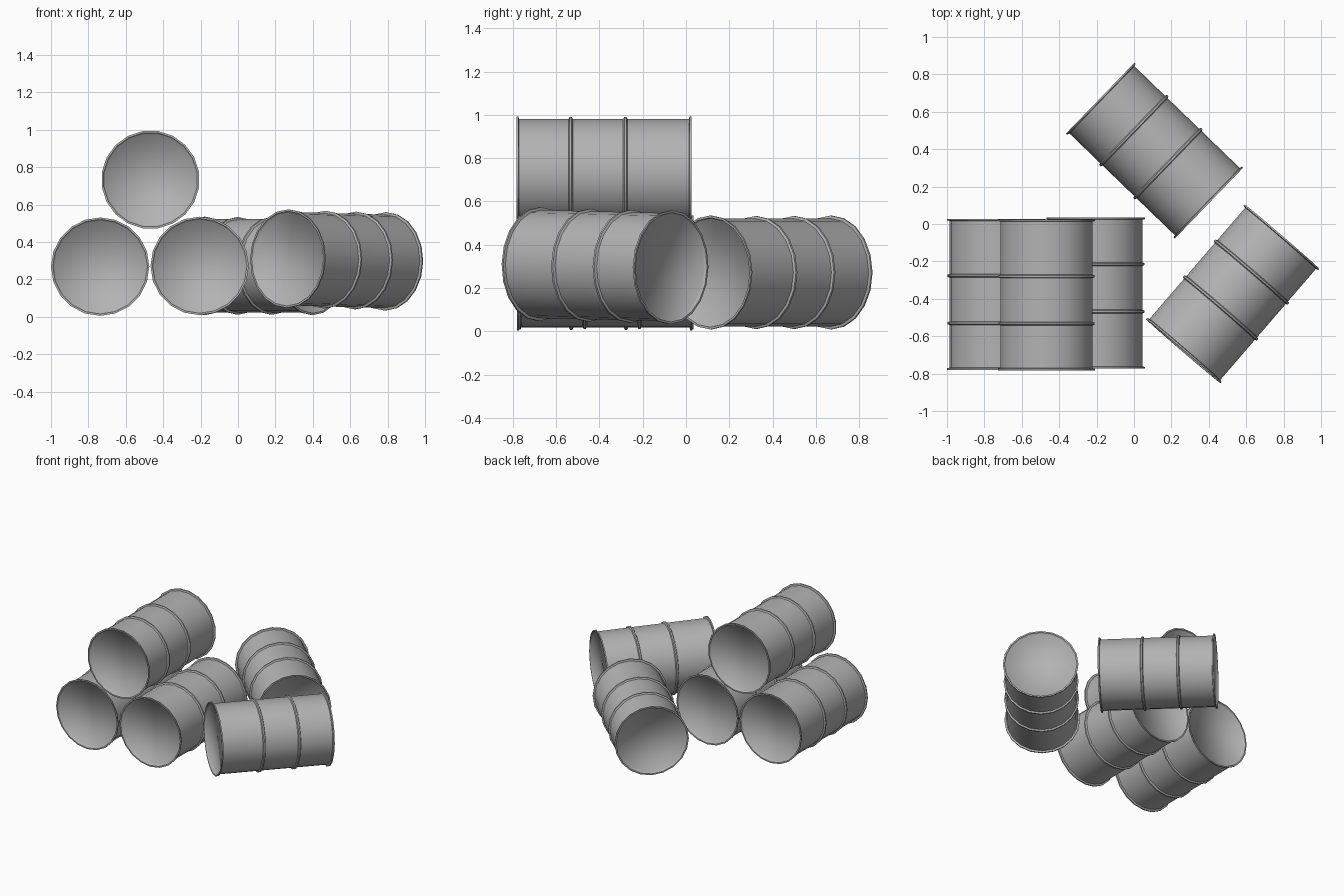
import bpy
import bmesh
import math
from mathutils import Matrix, Vector

if "Cube" in bpy.data.objects:
    bpy.data.objects.remove(bpy.data.objects["Cube"], do_unlink=True)

SIDES = 20
LENGTH = 0.808
BODY, RIM = 0.25, 0.263

steel = bpy.data.materials.new("grey_steel")
steel.use_nodes = True
GREY = (0.45, 0.45, 0.45, 1)
steel.diffuse_color = GREY
steel.node_tree.nodes["Principled BSDF"].inputs["Base Color"].default_value = GREY


def drum_profile():
    """Radius and position along the drum: recessed lid, rim, two ribs, rim, lid."""
    lid = [(0.246, 0.014), (0.253, 0.0), (RIM, 0.0), (RIM, 0.009), (BODY, 0.012)]
    points = list(lid)
    for rib in (0.25, 0.503):
        points += [(BODY, rib - 0.01), (RIM - 0.002, rib - 0.005),
                   (RIM - 0.002, rib + 0.005), (BODY, rib + 0.01)]
    return points + [(r, LENGTH - t) for r, t in reversed(lid)]


def make_drum(name, start, end, roll=0):
    """Turn the profile around the line from start to end; ribs sit nearer start."""
    start, end = Vector(start), Vector(end)
    axis = (end - start).normalized()
    bm = bmesh.new()
    rings = []
    for radius, along in drum_profile():
        ring = []
        for i in range(SIDES):
            a = math.tau * i / SIDES + roll
            ring.append(bm.verts.new((radius * math.cos(a), radius * math.sin(a),
                                      along - LENGTH / 2)))
        rings.append(ring)
    for low, high in zip(rings, rings[1:]):
        for i in range(SIDES):
            j = (i + 1) % SIDES
            bm.faces.new((low[i], low[j], high[j], high[i]))
    lids = [bm.faces.new(list(reversed(rings[0]))), bm.faces.new(rings[-1])]

    # Soft dished lids and round walls, crisp rims and ribs
    for face in bm.faces:
        face.smooth = True
    for edge in bm.edges:
        circular = abs(edge.verts[0].co.z - edge.verts[1].co.z) < 1e-5
        on_lid = any(face in lids for face in edge.link_faces)
        edge.smooth = on_lid or not circular

    mesh = bpy.data.meshes.new(name)
    bm.to_mesh(mesh)
    bm.free()
    mesh.materials.append(steel)
    drum = bpy.data.objects.new(name, mesh)
    drum.matrix_world = (Matrix.Translation((start + end) / 2)
                         @ axis.to_track_quat('Z', 'Y').to_matrix().to_4x4())
    bpy.context.collection.objects.link(drum)


# Stacked drums
make_drum("left_stack_drum", (-0.737, -0.78, 0.268), (-0.737, 0.028, 0.268))
make_drum("right_stack_drum", (-0.205, 0.035, 0.272), (-0.205, -0.773, 0.272))
make_drum("top_stack_drum", (-0.468, -0.783, 0.733), (-0.468, 0.025, 0.733), math.pi / SIDES)

# Loose drums
make_drum("back_loose_drum", (-0.18, 0.672, 0.272), (0.40, 0.112, 0.272))
make_drum("front_loose_drum", (0.791, -0.068, 0.296), (0.264, -0.68, 0.311))
